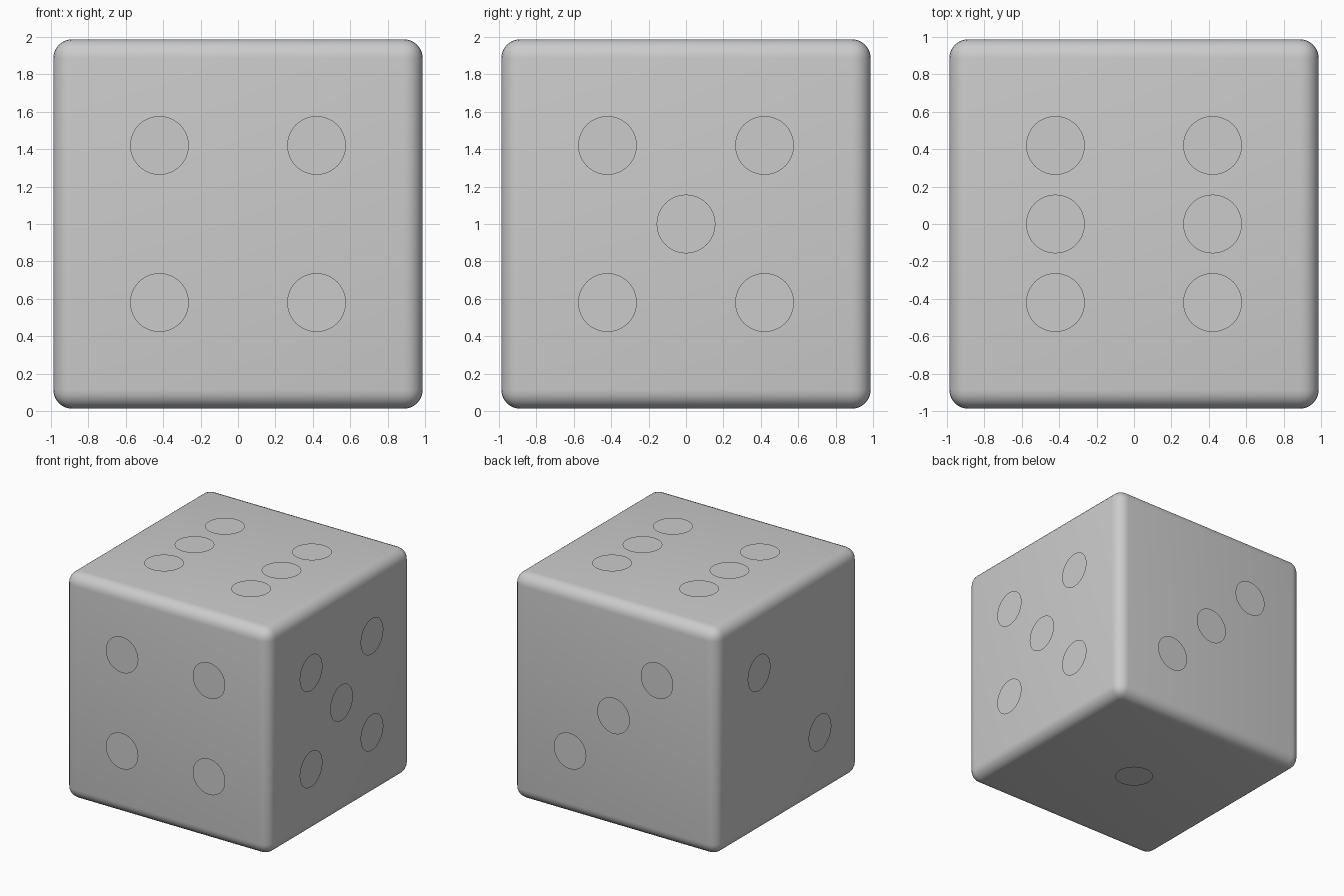
import bpy
from mathutils import Vector

if "Cube" in bpy.data.objects:
    bpy.data.objects.remove(bpy.data.objects["Cube"])

HALF = 0.9875    # half width of the body
P = 0.42         # pip spacing from face centre
R = 0.157        # pip radius
CENTRE = Vector((0, 0, 1))

# Rounded cube body
bpy.ops.mesh.primitive_cube_add(size=2 * HALF, location=CENTRE)
body = bpy.context.object
body.name = "dice_body"
bevel = body.modifiers.new("rounded_edges", 'BEVEL')
bevel.width = 0.1
bevel.segments = 6
bpy.ops.object.modifier_apply(modifier=bevel.name)
bpy.ops.object.shade_smooth()


def add_pips(face, normal, right, up, spots):
    """Thin flat discs lying just proud of one face."""
    n, r, u = Vector(normal), Vector(right), Vector(up)
    for i, (a, b) in enumerate(spots):
        bpy.ops.mesh.primitive_circle_add(
            vertices=48, radius=R, fill_type='NGON',
            location=CENTRE + n + r * a * P + u * b * P,
            rotation=n.to_track_quat('Z', 'Y').to_euler())
        bpy.context.object.name = f"{face}_pip_{i + 1}"


# Pip patterns
X, Y, Z = (1, 0, 0), (0, 1, 0), (0, 0, 1)
one = [(0, 0)]
corners = [(a, b) for a in (-1, 1) for b in (-1, 1)]
two = [(-1, -1), (1, 1)]
three = [(1, -1), (0, 0), (-1, 1)]
six = corners + [(-1, 0), (1, 0)]

# Opposite faces add up to seven
add_pips("front", (0, -1, 0), X, Z, corners)
add_pips("back", Y, X, Z, three)
add_pips("right", X, Y, Z, corners + one)
add_pips("left", (-1, 0, 0), Y, Z, two)
add_pips("top", Z, X, Y, six)
add_pips("bottom", (0, 0, -1), X, Y, one)
